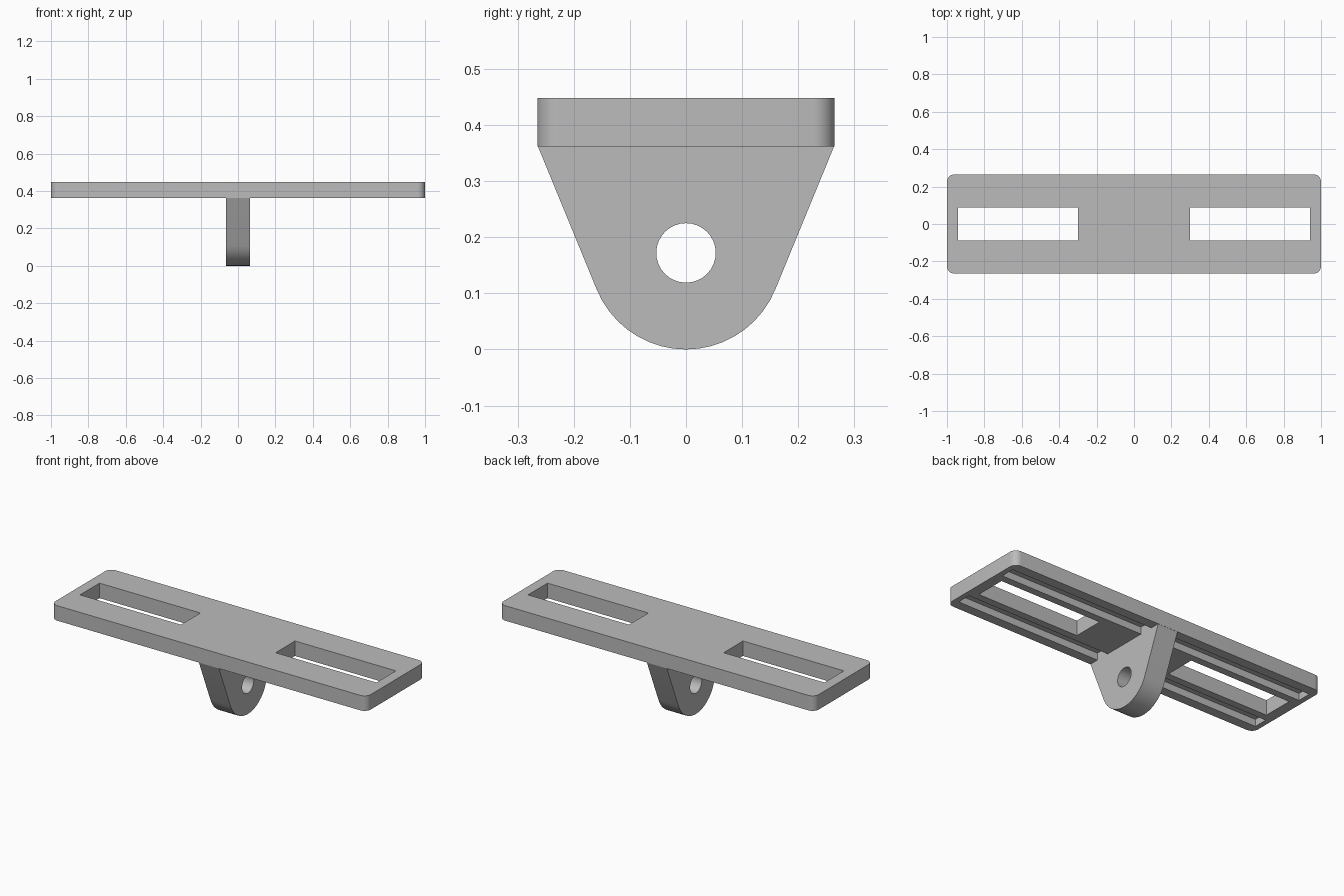
import bpy, bmesh
from math import sin, cos, pi, radians, atan2, acos, hypot
from mathutils import Vector

old = bpy.data.objects.get("Cube")
if old:
    bpy.data.objects.remove(old, do_unlink=True)

grey = bpy.data.materials.new("plain grey")
grey.use_nodes = True
colour = (0.5, 0.5, 0.5, 1)
grey.diffuse_color = colour
grey.node_tree.nodes["Principled BSDF"].inputs["Base Color"].default_value = colour

HALF_W, BOTTOM, TOP = 0.265, 0.362, 0.448
TAB_X, TAB_R, HOLE_R = 0.063, 0.172, 0.053


def prism(name, points, direction):
    """Extrude a closed outline of 3D points along a direction."""
    bm = bmesh.new()
    face = bm.faces.new([bm.verts.new(p) for p in points])
    new = bmesh.ops.extrude_face_region(bm, geom=[face])["geom"]
    verts = [v for v in new if isinstance(v, bmesh.types.BMVert)]
    bmesh.ops.translate(bm, verts=verts, vec=Vector(direction))
    bmesh.ops.recalc_face_normals(bm, faces=bm.faces)
    mesh = bpy.data.meshes.new(name)
    bm.to_mesh(mesh)
    bm.free()
    mesh.materials.append(grey)
    obj = bpy.data.objects.new(name, mesh)
    bpy.context.collection.objects.link(obj)
    return obj


def block(name, x0, x1, y0, y1, z0, z1):
    pts = [(x0, y0, z0), (x1, y0, z0), (x1, y1, z0), (x0, y1, z0)]
    return prism(name, pts, (0, 0, z1 - z0))


def arc(cx, cy, r, start, end, steps):
    angles = [start + (end - start) * i / steps for i in range(steps + 1)]
    return [(cx + r * cos(a), cy + r * sin(a)) for a in angles]


def combine(target, other, operation):
    """Apply a boolean and discard the helper."""
    mod = target.modifiers.new("combine", "BOOLEAN")
    mod.operation, mod.solver, mod.object = operation, "EXACT", other
    bpy.context.view_layer.objects.active = target
    bpy.ops.object.modifier_apply(modifier=mod.name)
    bpy.data.objects.remove(other, do_unlink=True)


# Plate with rounded corners
r = 0.04
outline = []
for i, (sx, sy) in enumerate([(1, 1), (-1, 1), (-1, -1), (1, -1)]):
    outline += arc(sx * (1 - r), sy * (HALF_W - r), r, i * pi / 2, (i + 1) * pi / 2, 8)
bracket = prism("mounting_bracket", [(x, y, BOTTOM) for x, y in outline], (0, 0, TOP - BOTTOM))

# Through slots and underside grooves
for s in (-1, 1):
    xs = sorted((s * 0.30, s * 0.94))
    combine(bracket, block("slot_cutter", *xs, -0.088, 0.088, 0.2, 0.6), "DIFFERENCE")
    ys = sorted((s * 0.13, s * 0.21))
    combine(bracket, block("groove_cutter", -0.97, 0.97, *ys, 0.2, 0.402), "DIFFERENCE")

# Hanging tab: straight sides tangent to a round end
edge, rise = HALF_W - 0.001, BOTTOM - TAB_R
tangent = atan2(rise, edge) - acos(TAB_R / hypot(edge, rise))
profile = [(edge, 0.425), (edge, BOTTOM)]
profile += arc(0, TAB_R, TAB_R, tangent, -pi - tangent, 18)
profile += [(-edge, BOTTOM), (-edge, 0.425)]
tab = prism("hanging_tab", [(-TAB_X, y, z) for y, z in profile], (2 * TAB_X, 0, 0))

# Pivot hole through the tab
circle = arc(0, TAB_R, HOLE_R, 0, 2 * pi, 32)[:-1]
hole = prism("hole_cutter", [(-0.2, y, z) for y, z in circle], (0.4, 0, 0))
combine(tab, hole, "DIFFERENCE")
combine(bracket, tab, "UNION")

# Smooth curves, sharp edges
bpy.ops.object.select_all(action="DESELECT")
bracket.select_set(True)
bpy.context.view_layer.objects.active = bracket
bpy.ops.object.shade_smooth_by_angle(angle=radians(25))
